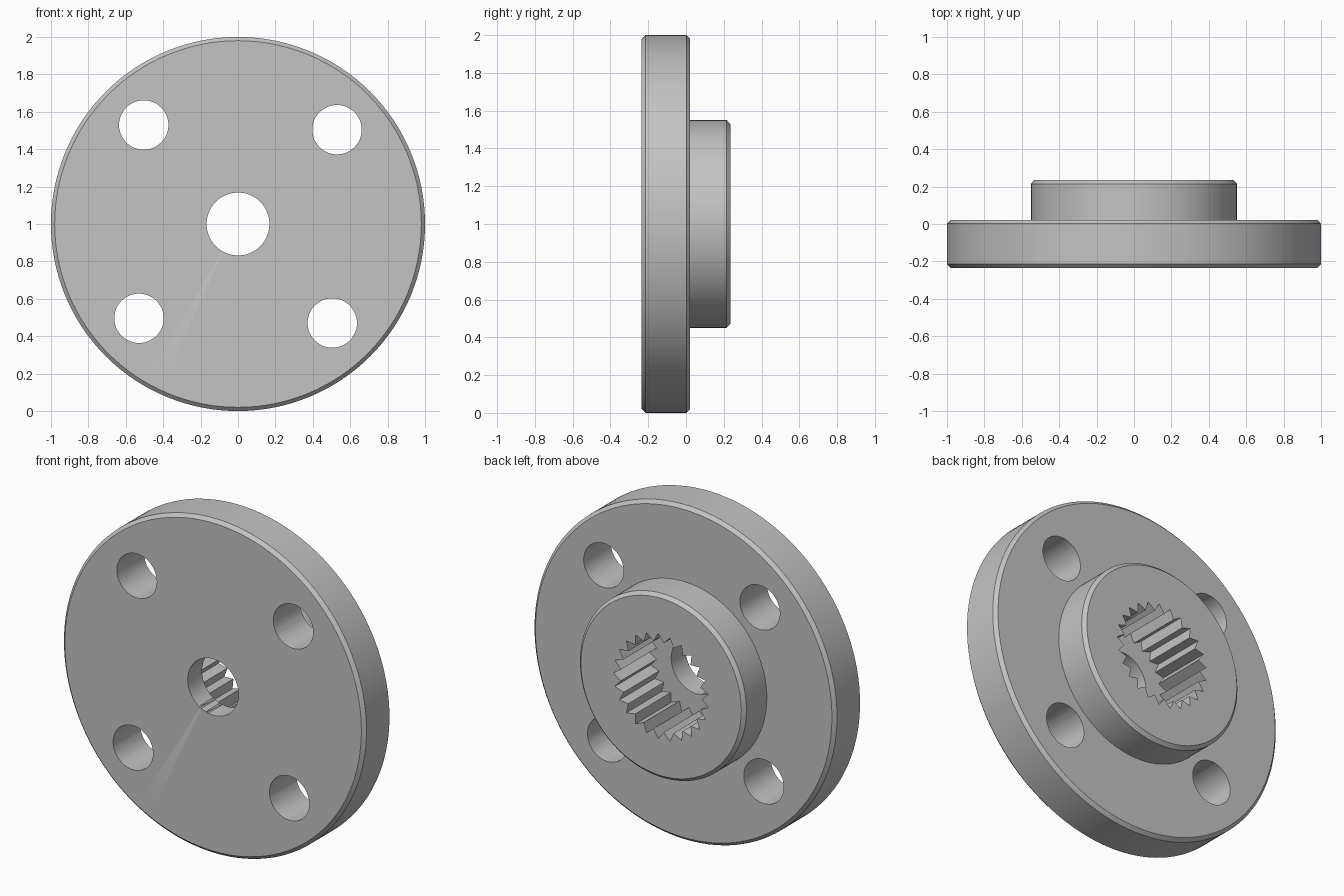
import bpy
import bmesh
from math import cos, sin, pi, radians
from mathutils import Matrix, Vector

cube = bpy.data.objects.get("Cube")
if cube:
    bpy.data.objects.remove(cube)

# Main dimensions
FRONT, STEP, BACK = -0.235, 0.022, 0.235
CHAMFER = 0.02
DISC_R, HUB_R = 1.0, 0.55
CENTRE = Vector((0, 0, 1))
FLOOR = -0.10
TEETH, ROOT_R, TIP_R = 25, 0.315, 0.267

metal = bpy.data.materials.new("grey metal")
grey = (0.55, 0.55, 0.55, 1)
metal.diffuse_color = grey
metal.use_nodes = True
metal.node_tree.nodes["Principled BSDF"].inputs["Base Color"].default_value = grey


def finish(name, bm):
    bmesh.ops.remove_doubles(bm, verts=bm.verts, dist=1e-5)
    bmesh.ops.recalc_face_normals(bm, faces=bm.faces)
    mesh = bpy.data.meshes.new(name)
    bm.to_mesh(mesh)
    bm.free()
    mesh.materials.append(metal)
    obj = bpy.data.objects.new(name, mesh)
    bpy.context.collection.objects.link(obj)
    return obj


def lathe(name, profile, steps):
    """Turn (radius, y) points about the y axis through CENTRE."""
    bm = bmesh.new()
    verts = [bm.verts.new(CENTRE + Vector((r, y, 0))) for r, y in profile]
    edges = [bm.edges.new(pair) for pair in zip(verts, verts[1:])]
    bmesh.ops.spin(bm, geom=verts + edges, cent=CENTRE, axis=(0, 1, 0),
                   angle=2 * pi, steps=steps, use_merge=True)
    return finish(name, bm)


def prism(name, radii, centre, y0, y1):
    """Extrude a polar outline along y."""
    bm = bmesh.new()
    n = len(radii)
    face = bm.faces.new([
        bm.verts.new(centre + Vector((r * cos(2 * pi * i / n), y0, r * sin(2 * pi * i / n))))
        for i, r in enumerate(radii)])
    top = bmesh.ops.extrude_face_region(bm, geom=[face])["geom"]
    bmesh.ops.translate(bm, vec=(0, y1 - y0, 0),
                        verts=[v for v in top if isinstance(v, bmesh.types.BMVert)])
    return finish(name, bm)


# Chamfered disc with a raised hub on its back
flange = lathe("flanged_hub", [
    (0, FRONT), (DISC_R - CHAMFER, FRONT), (DISC_R, FRONT + CHAMFER),
    (DISC_R, STEP - CHAMFER), (DISC_R - CHAMFER, STEP), (HUB_R, STEP),
    (HUB_R, BACK - CHAMFER), (HUB_R - CHAMFER, BACK), (0, BACK)], 128)

# Toothed socket, centre hole and four bolt holes
cutters = [
    prism("socket_cutter", [ROOT_R, TIP_R] * TEETH, CENTRE, FLOOR, BACK + 0.1),
    prism("centre_hole_cutter", [0.168] * 64, CENTRE, FRONT - 0.1, FLOOR + 0.1)]
for k in range(4):
    turn = Matrix.Rotation(radians(-43.6) + k * pi / 2, 3, 'Y')
    cutters.append(prism("bolt_hole_cutter", [0.132] * 48,
                         CENTRE + turn @ Vector((0.731, 0, 0)), FRONT - 0.1, BACK + 0.1))

bpy.ops.object.select_all(action='DESELECT')
flange.select_set(True)
bpy.context.view_layer.objects.active = flange
for cutter in cutters:
    cutter.hide_render = True
    mod = flange.modifiers.new("cut", 'BOOLEAN')
    mod.operation, mod.solver, mod.object = 'DIFFERENCE', 'EXACT', cutter
    bpy.ops.object.modifier_apply(modifier=mod.name)
    bpy.data.objects.remove(cutter)

bpy.ops.object.shade_smooth_by_angle(angle=radians(30))
